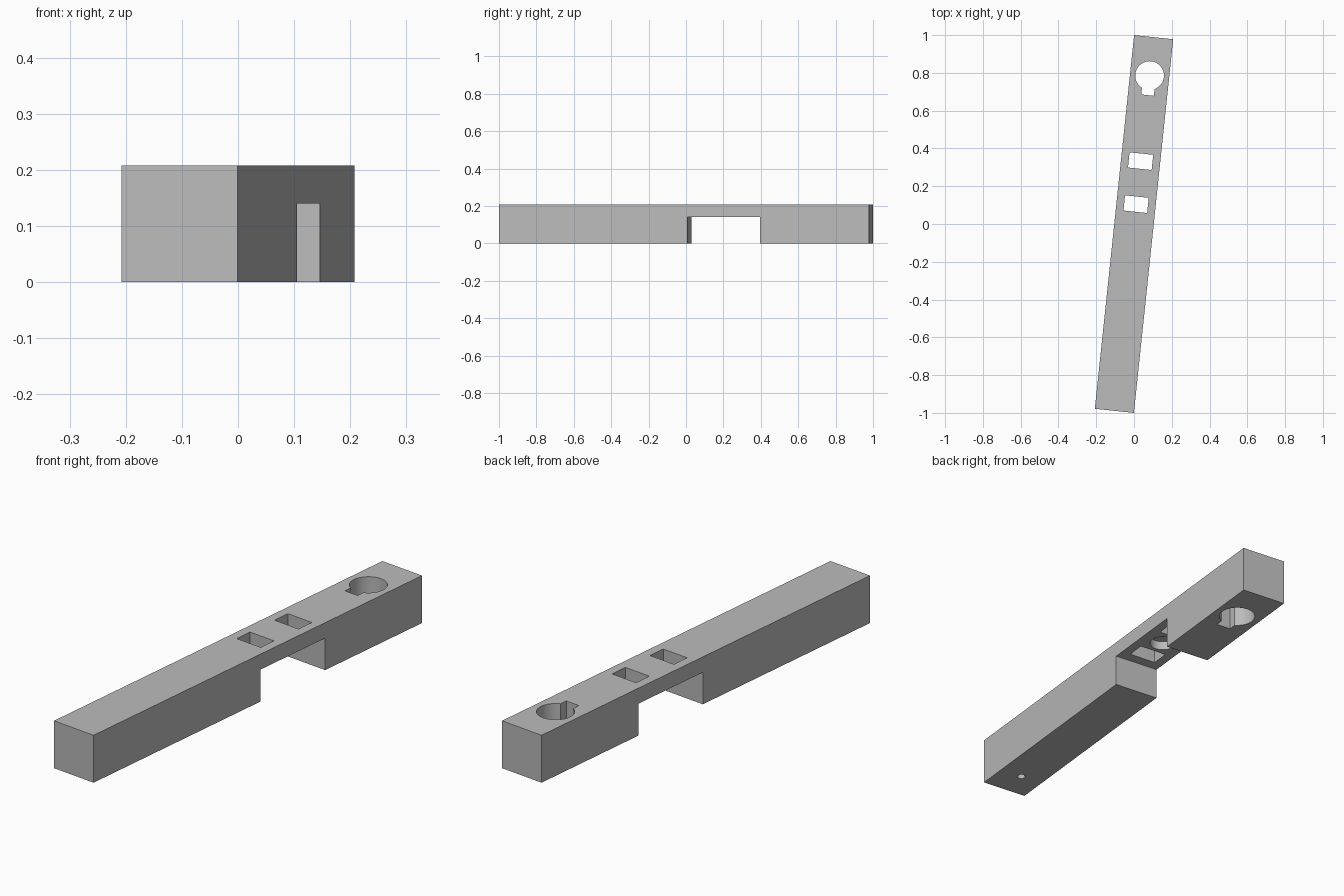
import bpy, math
from mathutils import Matrix

default = bpy.data.objects.get("Cube")
if default:
    bpy.data.objects.remove(default, do_unlink=True)

grey = bpy.data.materials.new("plain_grey")
grey.use_nodes = True
colour = (0.5, 0.5, 0.5, 1)
grey.diffuse_color = colour
grey.node_tree.nodes["Principled BSDF"].inputs["Base Color"].default_value = colour

WIDTH, LENGTH, HEIGHT = 0.208, 1.989, 0.208
NOTCH_TOP = 0.14
OVER = 0.05  # how far through-cutters overshoot


def box(name, width, y0, y1, z0, z1):
    bpy.ops.mesh.primitive_cube_add(size=1)
    obj = bpy.context.object
    obj.name = name
    obj.data.transform(Matrix.Translation((0, (y0 + y1) / 2, (z0 + z1) / 2))
                       @ Matrix.Diagonal((width, y1 - y0, z1 - z0, 1)))
    return obj


def cylinder(name, radius, y, z0, z1, sides=48):
    bpy.ops.mesh.primitive_cylinder_add(vertices=sides, radius=radius, depth=z1 - z0)
    obj = bpy.context.object
    obj.name = name
    obj.data.transform(Matrix.Translation((0, y, (z0 + z1) / 2)))
    return obj


# Long square bar
bar = box("bar", WIDTH, -LENGTH / 2, LENGTH / 2, 0, HEIGHT)
bar.data.materials.append(grey)

top = HEIGHT + OVER
cutters = [
    # Wide notch across the underside
    box("notch_cutter", WIDTH + OVER, 0.018, 0.408, -OVER, NOTCH_TOP),
    # Two windows through the thin bridge
    box("near_window_cutter", 0.126, 0.065, 0.146, 0.1, top),
    box("far_window_cutter", 0.126, 0.294, 0.375, 0.1, top),
    # Blind round recess between the windows
    cylinder("recess_cutter", 0.055, 0.22, 0.1, NOTCH_TOP + 0.04),
    # Keyhole: round hole with a square slot
    cylinder("keyhole_round_cutter", 0.076, 0.79, -OVER, top),
    box("keyhole_slot_cutter", 0.067, 0.686, 0.78, -OVER, top),
    # Small blind hole under the solid end
    cylinder("pin_hole_cutter", 0.017, -0.865, -OVER, 0.1, 24),
]

# Carve the bar, then discard the cutters
for cutter in cutters:
    cutter.hide_render = True
    mod = bar.modifiers.new(cutter.name, 'BOOLEAN')
    mod.operation = 'DIFFERENCE'
    mod.solver = 'EXACT'
    mod.object = cutter
    bpy.context.view_layer.objects.active = bar
    bpy.ops.object.modifier_apply(modifier=mod.name)
    bpy.data.objects.remove(cutter, do_unlink=True)

# The bar sits slightly turned about the vertical
bar.data.transform(Matrix.Rotation(math.radians(-6), 4, 'Z'))
bpy.ops.object.select_all(action='DESELECT')
bar.select_set(True)
bpy.context.view_layer.objects.active = bar
bpy.ops.object.shade_smooth_by_angle(angle=math.radians(30))
